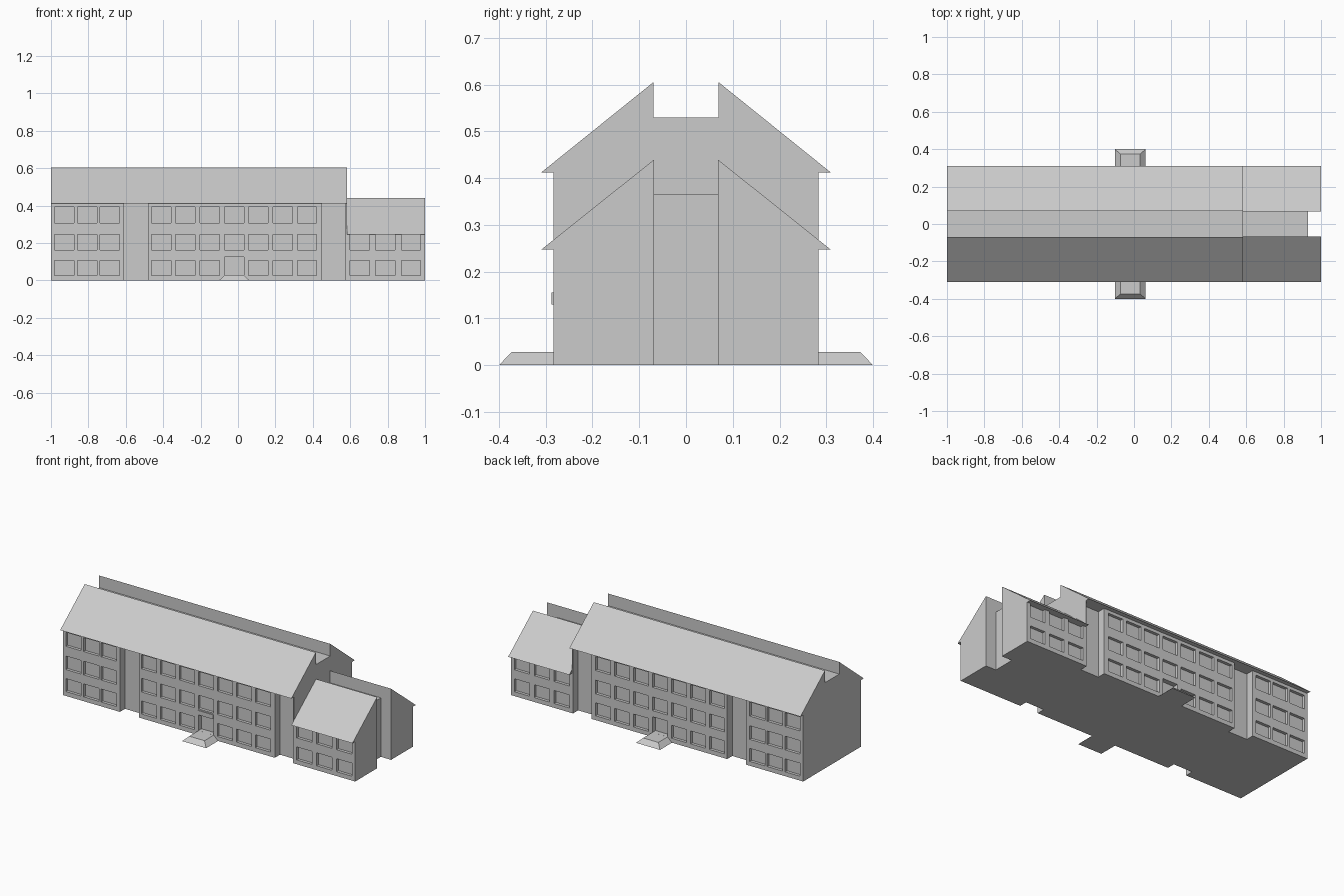
import bpy
import bmesh
from mathutils import Matrix

if "Cube" in bpy.data.objects:
    bpy.data.objects.remove(bpy.data.objects["Cube"])

WALL = 0.283      # half depth between outer walls
EAVE = 0.31       # half depth at the eaves
SPLIT = 0.582     # where the tall block meets the low wing


def finish(name, bm):
    bmesh.ops.recalc_face_normals(bm, faces=bm.faces)
    mesh = bpy.data.meshes.new(name)
    bm.to_mesh(mesh)
    bm.free()
    obj = bpy.data.objects.new(name, mesh)
    bpy.context.collection.objects.link(obj)
    return obj


def add_box(bm, x0, x1, y0, y1, z0, z1):
    mat = Matrix.Translation(((x0 + x1) / 2, (y0 + y1) / 2, (z0 + z1) / 2)) \
        @ Matrix.Diagonal((x1 - x0, y1 - y0, z1 - z0, 1))
    return bmesh.ops.create_cube(bm, size=1, matrix=mat)["verts"]


def gable_block(name, x0, x1, eave_z, ridge_z, flat_z, gap):
    """Walls and split roof extruded along x from one mirrored profile."""
    half = [(WALL, 0), (WALL, eave_z), (EAVE, eave_z), (gap, ridge_z), (gap, flat_z)]
    profile = half + [(-y, z) for y, z in reversed(half)]
    bm = bmesh.new()
    face = bm.faces.new([bm.verts.new((x0, y, z)) for y, z in profile])
    ext = bmesh.ops.extrude_face_region(bm, geom=[face])["geom"]
    bmesh.ops.translate(bm, vec=(x1 - x0, 0, 0),
                        verts=[g for g in ext if isinstance(g, bmesh.types.BMVert)])
    return finish(name, bm)


def boolean(obj, other, operation):
    mod = obj.modifiers.new(operation.lower(), 'BOOLEAN')
    mod.operation = operation
    mod.solver = 'EXACT'
    mod.object = other
    bpy.context.view_layer.objects.active = obj
    bpy.ops.object.modifier_apply(modifier=mod.name)
    bpy.data.objects.remove(other)


# Tall block with the lower wing fused onto its right end
building = gable_block("building", -1, SPLIT, 0.412, 0.605, 0.53, 0.07)
wing = gable_block("wing", SPLIT, 1, 0.247, 0.44, 0.365, 0.068)
boolean(building, wing, 'UNION')

# Stairwell recesses on both sides, and the slot in the end of the wing
bm = bmesh.new()
for s in (-1, 1):
    y0, y1 = sorted((s * 0.233, s * 0.305))
    add_box(bm, -0.61, -0.48, y0, y1, -0.05, 0.412)
    add_box(bm, 0.45, 0.575, y0, y1, -0.05, 0.412)
add_box(bm, 0.93, 1.1, -0.068, 0.068, -0.05, 0.6)
recesses = finish("recess_cutter", bm)
recesses.hide_render = True
boolean(building, recesses, 'DIFFERENCE')

# Windows and doors, sunk into both long walls
rows = [(0.027, 0.107), (0.163, 0.247), (0.307, 0.393)]
middle = [-0.463 + 0.13 * i for i in range(7)]
columns = [(x, 3) for x in [-0.98, -0.858, -0.738] + middle]
columns += [(x, 2) for x in (0.6, 0.736, 0.873)]
bm = bmesh.new()
for s in (-1, 1):
    for x, floors in columns:
        for floor in range(floors):
            z0, z1 = rows[floor]
            depth = 0.018
            if x == middle[3] and floor == 0:      # entrance door
                z0, z1, depth = 0.0282, 0.125, 0.03
            y0, y1 = sorted((s * (WALL - depth), s * 0.305))
            add_box(bm, x, x + 0.104, y0, y1, z0, z1)
openings = finish("opening_cutter", bm)
openings.hide_render = True
boolean(building, openings, 'DIFFERENCE')

# Sloped-sided entrance steps, front and back
for s, name in ((-1, "front_step"), (1, "back_step")):
    bm = bmesh.new()
    y0, y1 = sorted((s * WALL, s * 0.4))
    for v in add_box(bm, -0.102, 0.062, y0, y1, 0, 0.028):
        if v.co.z > 0.01:
            v.co.x += 0.03 if v.co.x < -0.02 else -0.03
            if abs(v.co.y) > 0.35:
                v.co.y -= s * 0.027
    finish(name, bm)

# Thin panel above the front entrance
bm = bmesh.new()
add_box(bm, -0.073, 0.031, -0.288, -WALL, 0.13, 0.155)
finish("entrance_panel", bm)
